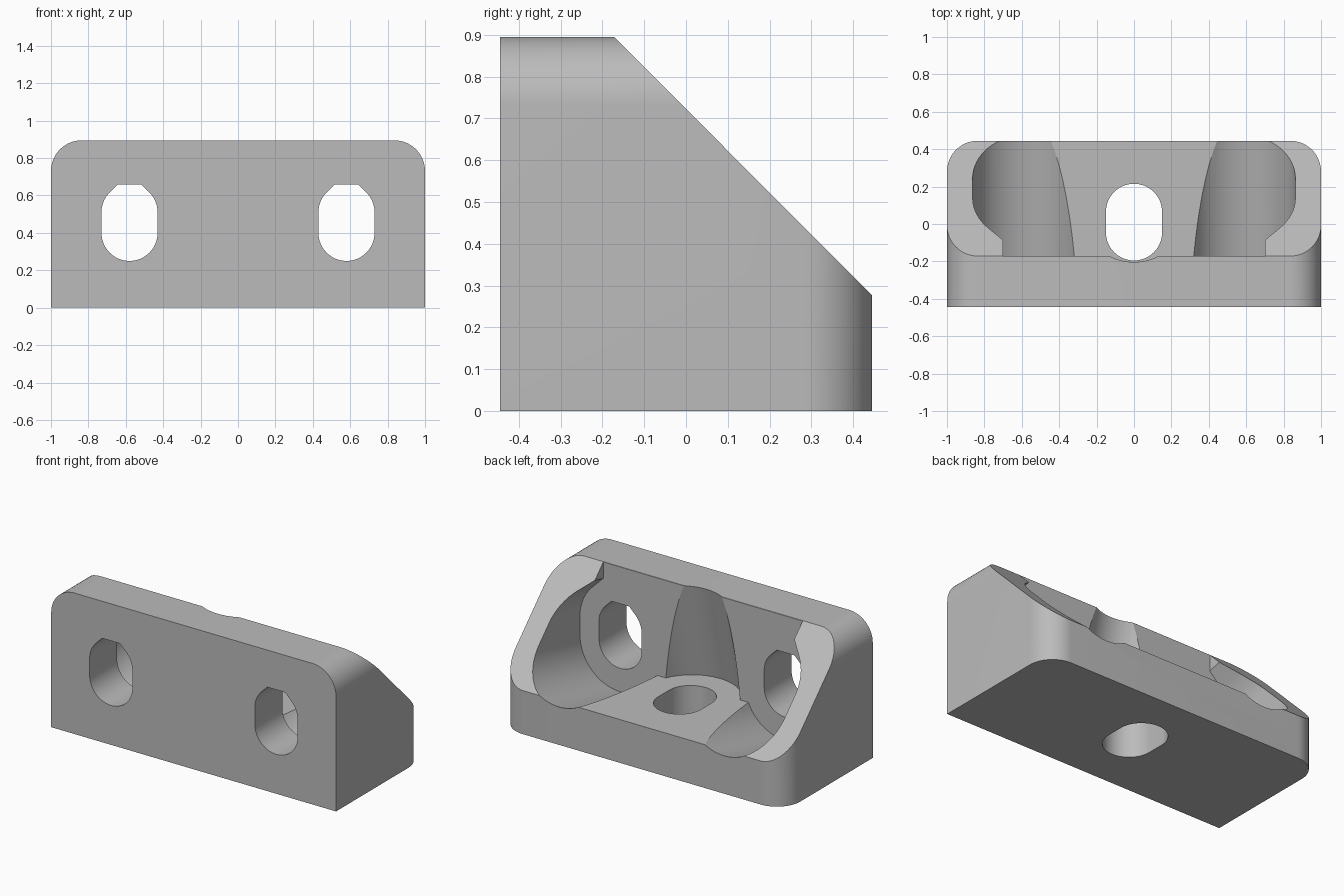
import bpy, bmesh, math
from mathutils import Vector

if "Cube" in bpy.data.objects:
    bpy.data.objects.remove(bpy.data.objects["Cube"], do_unlink=True)

HALF_Y, TOP, WALL = 0.445, 0.895, 0.275   # half depth, height, plate thickness

grey = bpy.data.materials.new("plain_grey")
grey.use_nodes = True
grey.diffuse_color = (0.5, 0.5, 0.5, 1)
grey.node_tree.nodes["Principled BSDF"].inputs["Base Color"].default_value = (0.5, 0.5, 0.5, 1)


def make_object(name, bm):
    bmesh.ops.recalc_face_normals(bm, faces=bm.faces)
    mesh = bpy.data.meshes.new(name)
    bm.to_mesh(mesh)
    bm.free()
    mesh.materials.append(grey)
    obj = bpy.data.objects.new(name, mesh)
    bpy.context.collection.objects.link(obj)
    return obj


def prism(name, start, end):
    """Solid between two matching outlines."""
    bm = bmesh.new()
    a = [bm.verts.new(p) for p in start]
    b = [bm.verts.new(p) for p in end]
    bm.faces.new(a)
    bm.faces.new(b)
    for i in range(len(a)):
        j = (i + 1) % len(a)
        bm.faces.new((a[i], a[j], b[j], b[i]))
    return make_object(name, bm)


def slot_outline(r, low, high, flat_top):
    """Long hole; a flat top has 45 degree shoulders."""
    n = 32
    pts = [(r * math.cos(t), low + r * math.sin(t))
           for t in (math.pi * (1 + i / n) for i in range(n + 1))]
    if flat_top:
        arc = [math.pi / 4 * i / 8 for i in range(9)]
        k = r * math.tan(math.pi / 8)
        right = [(r * math.cos(t), high + r * math.sin(t)) for t in arc] + [(k, high + r)]
        pts += right + [(-u, v) for u, v in reversed(right)]
    else:
        pts += [(r * math.cos(t), high + r * math.sin(t))
                for t in (math.pi * i / n for i in range(n + 1))]
    return pts


def slot_cutter(name, x, r, low, high, near, far, slope, in_wall):
    """Slot running from depth near to far, through the wall or the floor."""
    def ring(d):
        out = []
        for u, v in slot_outline(r, low, high, in_wall):
            v += slope * (d - WALL)
            out.append((x + u, d - HALF_Y, v) if in_wall else (x + u, v - HALF_Y, d))
        return out
    return prism(name, ring(near), ring(far))


# Block with rounded top and rear corners
bm = bmesh.new()
bmesh.ops.create_cube(bm, size=1)
for v in bm.verts:
    v.co = Vector((v.co.x * 2, v.co.y * 2 * HALF_Y, (v.co.z + 0.5) * TOP))


def is_rounded(e):
    mid = (e.verts[0].co + e.verts[1].co) / 2
    side = abs(mid.x) > 0.9
    return side and (abs(mid.y) < 0.01 and mid.z > 0.8 or mid.y > 0.4 and abs(mid.z - TOP / 2) < 0.01)


bmesh.ops.bevel(bm, geom=[e for e in bm.edges if is_rounded(e)], offset=0.165,
                segments=16, profile=0.5, affect='EDGES')
bracket = make_object("corner_bracket", bm)

# Sloped rear cut, from the top of the wall to the rear of the floor
slope_outline = [(WALL - HALF_Y - 0.5, TOP + 0.5), (HALF_Y + 0.5, WALL - 0.5),
                 (HALF_Y + 0.5, TOP + 0.5)]
cutters = [prism("slope_cutter", [(-1.5, y, z) for y, z in slope_outline],
                 [(1.5, y, z) for y, z in slope_outline])]

# Inner space between the side cheeks
inner = [(-0.70, WALL), (0.70, WALL), (0.70, 1.2), (-0.70, 1.2)]
cutters.append(prism("inner_cutter", [(x, WALL - HALF_Y, z) for x, z in inner],
                     [(x, 0.8, z) for x, z in inner]))

# Tilted clearance pockets and screw slots: two in the wall, one in the floor
for name, x, in_wall in (("left", 0.58, True), ("right", -0.58, True), ("floor", 0, False)):
    cutters.append(slot_cutter(name + "_pocket_cutter", x, 0.283, 0.385, 0.51,
                               WALL, 1.2, 0.225, in_wall))
    cutters.append(slot_cutter(name + "_slot_cutter", x, 0.15, 0.40, 0.51,
                               -0.1, 0.35, 0, in_wall))

bpy.context.view_layer.objects.active = bracket
for cutter in cutters:
    cutter.hide_render = True
    mod = bracket.modifiers.new(cutter.name, 'BOOLEAN')
    mod.operation = 'DIFFERENCE'
    mod.solver = 'EXACT'
    mod.object = cutter
    bpy.ops.object.modifier_apply(modifier=mod.name)
for cutter in cutters:
    bpy.data.objects.remove(cutter, do_unlink=True)

# Smooth curves, sharp edges
bpy.ops.object.select_all(action='DESELECT')
bracket.select_set(True)
bpy.ops.object.shade_smooth_by_angle(angle=math.radians(25))
